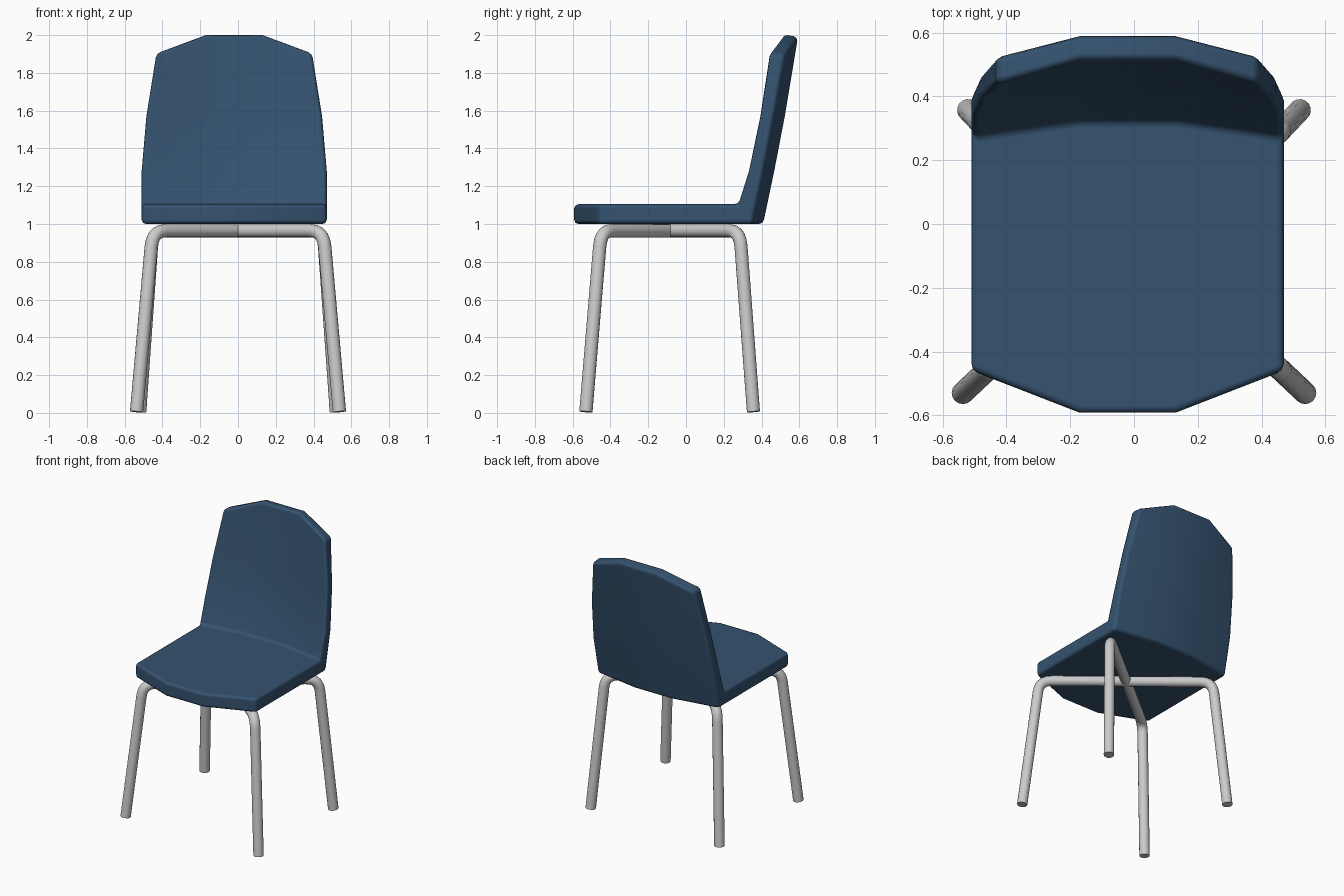
import bpy
import bmesh
from mathutils import Vector

if "Cube" in bpy.data.objects:
    bpy.data.objects.remove(bpy.data.objects["Cube"])


def smooth(obj, angle):
    bpy.ops.object.select_all(action='DESELECT')
    obj.select_set(True)
    bpy.context.view_layer.objects.active = obj
    bpy.ops.object.shade_smooth_by_angle(angle=angle)


# Seat and backrest shell: stations run from the front lip to the top of the back.
# half width, then (y, z) of inner side, inner middle, outer side, outer middle
STATIONS = [
    (0.49, (-0.46, 1.105), (-0.592, 1.105), (-0.46, 1.0), (-0.592, 1.0)),
    (0.49, (0.275, 1.105), (0.325, 1.105), (0.35, 1.0), (0.408, 1.0)),
    (0.49, (0.33, 1.28), (0.385, 1.28), (0.41, 1.28), (0.467, 1.28)),
    (0.465, (0.39, 1.57), (0.445, 1.57), (0.465, 1.57), (0.523, 1.57)),
    (0.412, (0.44, 1.905), (0.515, 2.004), (0.525, 1.895), (0.593, 1.99)),
]
SHELL_X, MID = -0.02, 0.15

bm = bmesh.new()
rows = []
for w, i_side, i_mid, o_side, o_mid in STATIONS:
    row = []
    for side, mid in ((i_side, i_mid), (o_side, o_mid)):
        for x, p in ((-w, side), (-MID, mid), (MID, mid), (w, side)):
            row.append(bm.verts.new((SHELL_X + x, *p)))
    # closed loop: inner left to right, outer right to left
    rows.append(row[:4] + row[:3:-1])
for a, b in zip(rows, rows[1:]):
    for i in range(8):
        j = (i + 1) % 8
        bm.faces.new((a[i], a[j], b[j], b[i]))
for r in (rows[0], rows[-1]):
    for i in range(3):
        bm.faces.new((r[i], r[i + 1], r[6 - i], r[7 - i]))
bmesh.ops.recalc_face_normals(bm, faces=bm.faces)
mesh = bpy.data.meshes.new("seat_shell")
bm.to_mesh(mesh)
bm.free()
shell = bpy.data.objects.new("seat_shell", mesh)
bpy.context.collection.objects.link(shell)
blue = bpy.data.materials.new("blue_shell")
blue.diffuse_color = (0.035, 0.085, 0.16, 1)
blue.use_nodes = True
blue.node_tree.nodes["Principled BSDF"].inputs["Base Color"].default_value = blue.diffuse_color
mesh.materials.append(blue)
smooth(shell, 0.7)

# Softened rim and crease
bev = shell.modifiers.new("rounded_edges", 'BEVEL')
bev.width = 0.022
bev.segments = 2
bev.limit_method = 'ANGLE'
bev.angle_limit = 0.6
bev.harden_normals = True


# Bent tube frames: each runs from a front foot diagonally to the opposite back foot
def rounded_path(points, reach, steps=5):
    pts = [Vector(p) for p in points]
    out = [pts[0]]
    for prev, cur, nxt in zip(pts, pts[1:], pts[2:]):
        a = cur + (prev - cur).normalized() * reach
        b = cur + (nxt - cur).normalized() * reach
        for k in range(steps + 1):
            t = k / steps
            out.append(a * (1 - t) ** 2 + cur * 2 * t * (1 - t) + b * t * t)
    return out + [pts[-1]]


def leg_frame(name, s):
    path = rounded_path([(-s * 0.537, -0.53, 0.006), (-s * 0.452, -0.45, 0.964),
                         (s * 0.452, 0.285, 0.964), (s * 0.52, 0.357, 0.006)], 0.085)
    curve = bpy.data.curves.new(name, 'CURVE')
    curve.dimensions = '3D'
    curve.bevel_depth = 0.035
    curve.bevel_resolution = 6
    curve.use_fill_caps = True
    spline = curve.splines.new('POLY')
    spline.points.add(len(path) - 1)
    for pt, co in zip(spline.points, path):
        pt.co = (*co, 1)
    obj = bpy.data.objects.new(name, curve)
    bpy.context.collection.objects.link(obj)
    bpy.ops.object.select_all(action='DESELECT')
    obj.select_set(True)
    bpy.context.view_layer.objects.active = obj
    bpy.ops.object.convert(target='MESH')
    smooth(bpy.context.object, 0.7)


leg_frame("leg_frame_left_front", 1)
leg_frame("leg_frame_right_front", -1)
